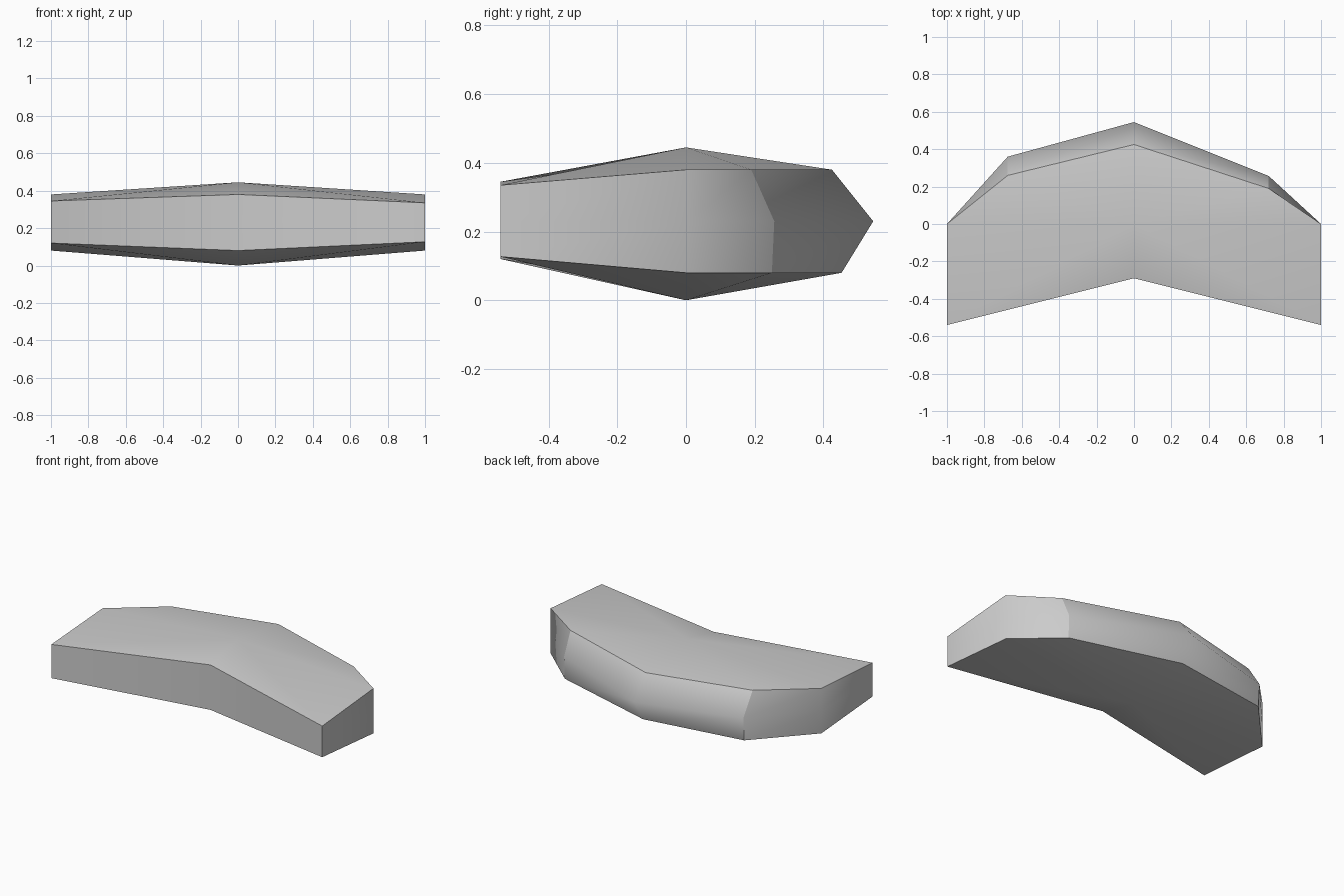
import bpy
import bmesh

cube = bpy.data.objects.get("Cube")
if cube:
    bpy.data.objects.remove(cube)

# Single plain grey
grey = bpy.data.materials.new("plain_grey")
grey.use_nodes = True
grey.diffuse_color = (0.6, 0.6, 0.6, 1)
bsdf = next(n for n in grey.node_tree.nodes if n.type == 'BSDF_PRINCIPLED')
bsdf.inputs["Base Color"].default_value = (0.6, 0.6, 0.6, 1)

# Outline stations, counter-clockwise from above:
# x, y of lower rim, y of waist, y of upper rim, z of lower rim, z of upper rim, sharp corner
MID_Z = 0.23
STATIONS = [
    (-1, -.54, -.54, -.54, .12, .345, True),
    (0, -.29, -.29, -.29, .08, .38, False),
    (1, -.54, -.54, -.54, .127, .335, True),
    (1, 0, 0, 0, .08, .38, False),
    (.72, .25, .257, .19, .08, .38, True),
    (0, .453, .545, .425, .08, .38, False),
    (-.675, .35, .36, .26, .08, .38, True),
    (-1, 0, 0, 0, .08, .38, False),
]

bm = bmesh.new()
lower, waist, upper = [], [], []
for x, y_low, y_mid, y_up, z_low, z_up, sharp in STATIONS:
    lower.append(bm.verts.new((x, y_low, z_low)))
    waist.append(bm.verts.new((x, y_mid, MID_Z)))
    upper.append(bm.verts.new((x, y_up, z_up)))
peak = bm.verts.new((0, 0, .445))
keel = bm.verts.new((0, 0, 0))

# Walls in two bands, with shallow fans closing the top and the underside
count = len(STATIONS)
for i in range(count):
    j = (i + 1) % count
    for low, high in ((lower, waist), (waist, upper)):
        bm.faces.new((low[i], low[j], high[j], high[i]))
    bm.faces.new((upper[i], upper[j], peak))
    bm.faces.new((lower[j], lower[i], keel))
for face in bm.faces:
    face.smooth = True

# Creased rims and corners; everything else is shaded smoothly
for i, station in enumerate(STATIONS):
    j = (i + 1) % count
    for ring in (lower, upper):
        bm.edges.get((ring[i], ring[j])).smooth = False
    if station[-1]:
        bm.edges.get((lower[i], waist[i])).smooth = False
        bm.edges.get((waist[i], upper[i])).smooth = False

mesh = bpy.data.meshes.new("curved_pad")
bm.to_mesh(mesh)
bm.free()
mesh.materials.append(grey)
pad = bpy.data.objects.new("curved_pad", mesh)
bpy.context.collection.objects.link(pad)
